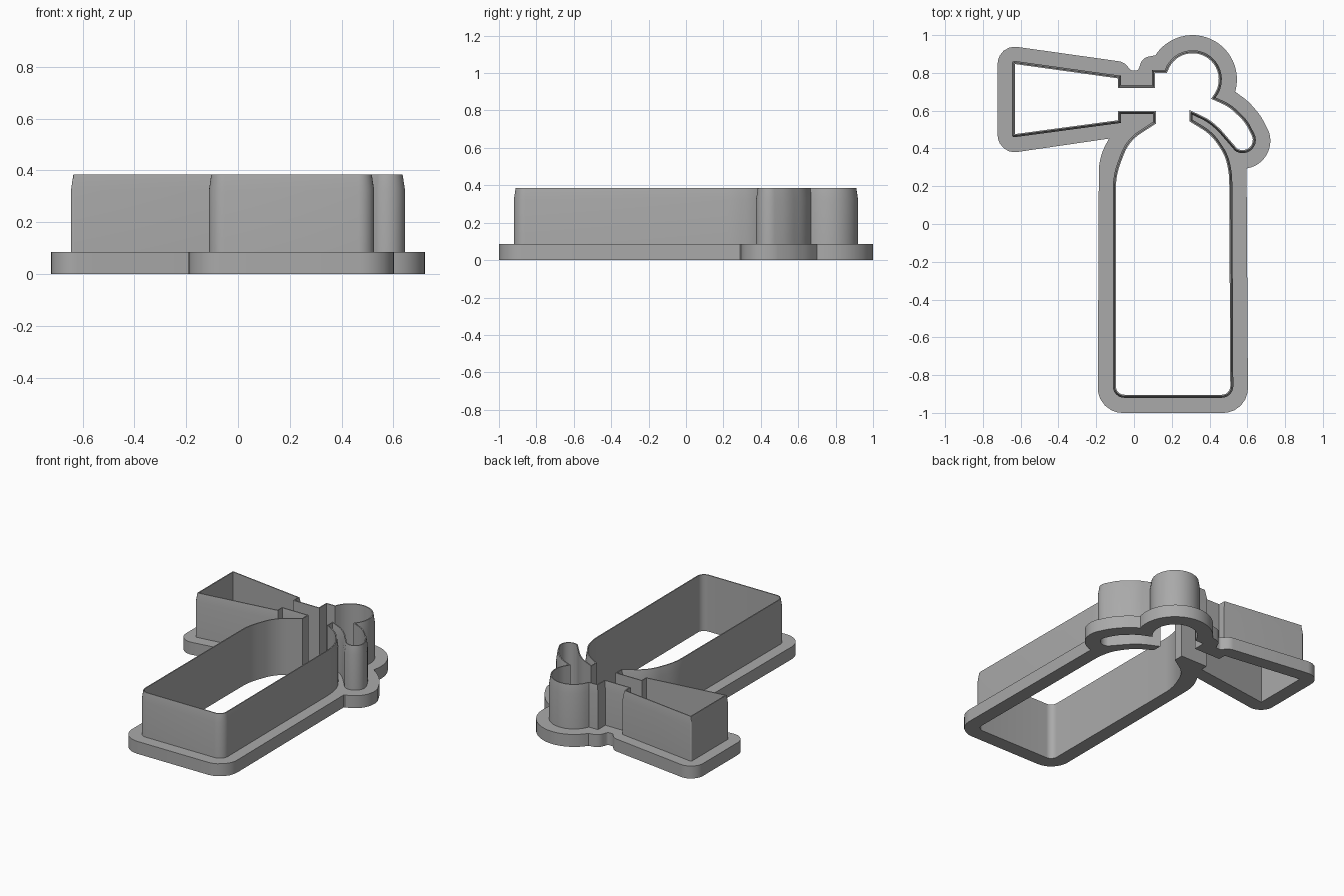
import bpy, bmesh
from math import cos, sin, radians, tan
from mathutils import Vector

default = bpy.data.objects.get("Cube")
if default:
    bpy.data.objects.remove(default, do_unlink=True)

BASE_HEIGHT, WALL_HEIGHT = 0.085, 0.385
WALL_THICKNESS = 0.016

grey = bpy.data.materials.new("plain grey")
grey.use_nodes = True
COLOUR = (0.4, 0.4, 0.4, 1)
grey.diffuse_color = COLOUR
grey.node_tree.nodes["Principled BSDF"].inputs["Base Color"].default_value = COLOUR


def arc(cx, cy, r, start, end, steps=24):
    """Points along a circular arc, as unrounded corners."""
    angles = [radians(start + (end - start) * i / steps) for i in range(steps + 1)]
    return [(cx + r * cos(a), cy + r * sin(a), 0) for a in angles]


def rounded(corners, steps=6):
    """Turn (x, y, radius) corners into a closed outline with fillets."""
    outline = []
    for i, (x, y, r) in enumerate(corners):
        p = Vector((x, y))
        before = Vector(corners[i - 1][:2]) - p
        after = Vector(corners[(i + 1) % len(corners)][:2]) - p
        if r == 0:
            outline.append(p)
            continue
        half = before.angle(after) / 2
        reach = min(r / tan(half), before.length * 0.48, after.length * 0.48)
        a, b = p + before.normalized() * reach, p + after.normalized() * reach
        centre = p + (before.normalized() + after.normalized()).normalized() * reach / cos(half)
        radius = (a - centre).length
        for k in range(steps + 1):
            ray = (a - centre).lerp(b - centre, k / steps)
            outline.append(centre + ray.normalized() * radius)
    return outline


def inset(outline, distance):
    """Move a clockwise outline inward with mitred corners."""
    result = []
    for i, p in enumerate(outline):
        d1 = (p - outline[i - 1]).normalized()
        d2 = (outline[(i + 1) % len(outline)] - p).normalized()
        n1, n2 = Vector((d1.y, -d1.x)), Vector((d2.y, -d2.x))
        result.append(p + (n1 + n2) * distance / max(1 + n1.dot(n2), 0.4))
    return result


def finish(name, bm):
    bmesh.ops.recalc_face_normals(bm, faces=bm.faces)
    mesh = bpy.data.meshes.new(name)
    bm.to_mesh(mesh)
    bm.free()
    mesh.materials.append(grey)
    obj = bpy.data.objects.new(name, mesh)
    bpy.context.collection.objects.link(obj)
    bpy.ops.object.select_all(action="DESELECT")
    obj.select_set(True)
    bpy.context.view_layer.objects.active = obj
    bpy.ops.object.shade_smooth_by_angle(angle=radians(30))


# Cutting outline, clockwise: horn, neck, round head, lever, bottle body
cut_outline = rounded(
    [(-0.645, 0.865, 0.01), (-0.07, 0.785, 0), (-0.07, 0.735, 0),
     (0.095, 0.735, 0), (0.095, 0.815, 0)]
    + arc(0.31, 0.765, 0.155, 161, -38)
    + [(0.51, 0.635, 0.3), (0.6, 0.55, 0.3)]
    + arc(0.575, 0.445, 0.07, 25, -125, 14)
    + [(0.445, 0.492, 0.3), (0.39, 0.54, 0.3), (0.31, 0.578, 0),
       (0.31, 0.552, 0), (0.42, 0.485, 0.3), (0.5, 0.365, 0.4),
       (0.52, 0.26, 0.4), (0.526, -0.92, 0.06), (-0.112, -0.92, 0.06),
       (-0.112, 0.26, 0.4), (-0.04, 0.45, 0.3), (0.1, 0.54, 0),
       (0.1, 0.582, 0), (-0.07, 0.582, 0), (-0.07, 0.535, 0),
       (-0.645, 0.458, 0.01)])

# Outer edge of the wide foot, clockwise
foot_outline = rounded(
    [(-0.722, 0.952, 0.09), (-0.055, 0.858, 0.07), (-0.015, 0.812, 0.02),
     (0.022, 0.812, 0.02), (0.045, 0.88, 0.06)]
    + arc(0.31, 0.765, 0.235, 147, -16)
    + [(0.605, 0.65, 0.3), (0.67, 0.575, 0.3)]
    + arc(0.575, 0.44, 0.147, 20, -80, 14)
    + [(0.596, 0.29, 0), (0.604, -1, 0.13), (-0.192, -1, 0.13),
       (-0.186, 0.31, 0.3), (-0.17, 0.38, 0.3), (-0.133, 0.452, 0),
       (-0.722, 0.366, 0.09)])

# Thin upright wall with a bevelled cutting edge
bm = bmesh.new()
section = [(0, 0), (0, WALL_HEIGHT - 0.06), (0.009, WALL_HEIGHT),
           (WALL_THICKNESS, WALL_HEIGHT), (WALL_THICKNESS, 0)]
rings = [[bm.verts.new((p.x, p.y, z)) for p in inset(cut_outline, depth)]
         for depth, z in section]
for j, ring in enumerate(rings):
    lower = rings[j - 1]
    for i in range(len(ring)):
        bm.faces.new((lower[i - 1], lower[i], ring[i], ring[i - 1]))
finish("cutting_wall", bm)

# Flat foot: the ring between both outlines, extruded upward
bm = bmesh.new()
edges = []
for outline in (foot_outline, cut_outline):
    loop = [bm.verts.new((p.x, p.y, 0)) for p in outline]
    edges += [bm.edges.new((loop[i - 1], loop[i])) for i in range(len(loop))]
bmesh.ops.triangle_fill(bm, edges=edges, use_beauty=True, normal=(0, 0, 1))
top = bmesh.ops.extrude_face_region(bm, geom=bm.faces[:], use_keep_orig=True)
raised = [v for v in top["geom"] if isinstance(v, bmesh.types.BMVert)]
bmesh.ops.translate(bm, verts=raised, vec=(0, 0, BASE_HEIGHT))
finish("foot_flange", bm)
